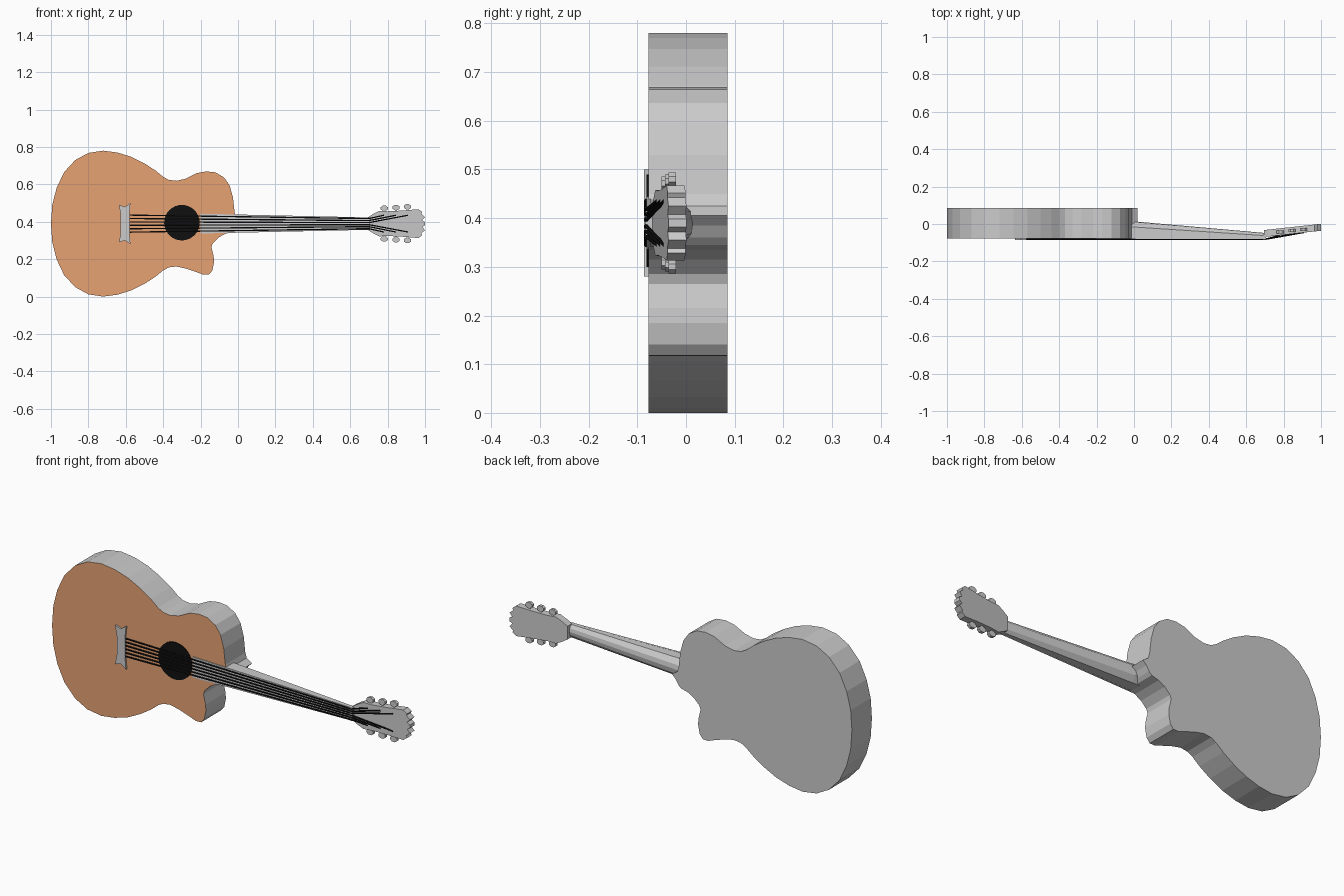
import bpy, bmesh, math
from mathutils import Vector

if "Cube" in bpy.data.objects:
    bpy.data.objects.remove(bpy.data.objects["Cube"])

ZC = 0.39  # height of the string axis


def material(name, rgb):
    m = bpy.data.materials.new(name)
    m.diffuse_color = (*rgb, 1)
    m.use_nodes = True
    m.node_tree.nodes["Principled BSDF"].inputs["Base Color"].default_value = m.diffuse_color
    return m


WOOD = material("orange_top", (0.8, 0.36, 0.17))
BLACK = material("black", (0.005, 0.005, 0.005))


def finish(name, bm, mats=()):
    bmesh.ops.recalc_face_normals(bm, faces=bm.faces[:])
    me = bpy.data.meshes.new(name)
    bm.to_mesh(me)
    bm.free()
    for m in mats:
        me.materials.append(m)
    ob = bpy.data.objects.new(name, me)
    bpy.context.collection.objects.link(ob)
    return ob


def loft(name, rings, mats=(), front_mat=0):
    """Join equal-length rings of points and cap both ends."""
    bm = bmesh.new()
    rows = [[bm.verts.new(p) for p in r] for r in rings]
    n = len(rows[0])
    for a, b in zip(rows, rows[1:]):
        for i in range(n):
            j = (i + 1) % n
            bm.faces.new((a[i], a[j], b[j], b[i]))
    bm.faces.new(rows[0]).material_index = front_mat
    bm.faces.new(rows[-1])
    return finish(name, bm, mats)


def plate(name, outline, y0, y1, tilt=0.0, x0=0.0, mats=(), front_mat=0):
    """Extrude an (x, z) outline through y, optionally tilted along x."""
    return loft(name, [[(x, y + (x - x0) * tilt, z) for x, z in outline]
                       for y in (y0, y1)], mats, front_mat)


def tube(bm, points, r, sides=6):
    """Thin tube in x direction through a few points."""
    rows = []
    for p in points:
        rows.append([bm.verts.new(Vector(p) + Vector((0, r * math.cos(a), r * math.sin(a))))
                     for a in (k * math.tau / sides for k in range(sides))])
    for a, b in zip(rows, rows[1:]):
        for i in range(sides):
            j = (i + 1) % sides
            bm.faces.new((a[i], a[j], b[j], b[i]))
    bm.faces.new(rows[0])
    bm.faces.new(rows[-1])


# Body: mirrored lower bouts, then upper shoulder, heel tip and cutaway
bout = [(-.993, .10), (-.97, .19), (-.93, .275), (-.87, .34), (-.80, .378),
        (-.72, .39), (-.645, .38), (-.57, .357), (-.50, .322), (-.44, .283),
        (-.40, .25), (-.37, .234), (-.33, .229), (-.28, .24)]
shoulder = [(-.22, .66), (-.17, .669), (-.12, .664), (-.075, .637), (-.045, .595),
            (-.027, .53), (-.018, .45), (-.01, .425), (.02, .405), (0, .385),
            (-.015, .36), (-.03, .345), (-.07, .335), (-.105, .315), (-.135, .285),
            (-.142, .265), (-.13, .215), (-.128, .185), (-.137, .14),
            (-.155, .118), (-.185, .117), (-.22, .13)]
outline = ([(-1, ZC)] + [(x, ZC + h) for x, h in bout] + shoulder
           + [(x, ZC - h) for x, h in reversed(bout)])
grey = material("grey", (0.8, 0.8, 0.8))
plate("body", outline, -.077, .085, mats=(grey, WOOD), front_mat=1)

# Sound hole
hole = [(-.30 + .095 * math.cos(k * math.tau / 32), .395 + .095 * math.sin(k * math.tau / 32))
        for k in range(32)]
plate("sound_hole", hole, -.0815, -.076, mats=(BLACK,))

# Bridge
half = [(-.61, .085), (-.635, .105), (-.625, .06)]
bridge = [(-.58, ZC + .06), (-.575, ZC + .11), (-.605, ZC + .09), (-.637, ZC + .10),
          (-.627, ZC + .05), (-.627, ZC - .05), (-.637, ZC - .10), (-.605, ZC - .09),
          (-.575, ZC - .11), (-.58, ZC - .06)]
plate("bridge", bridge, -.086, -.076)

# Fretboard and tapered ridge-backed neck
plate("fretboard", [(-.2, ZC + .053), (.7, ZC + .033), (.7, ZC - .033), (-.2, ZC - .053)],
      -.081, -.072)


def neck_ring(x, w, side, back):
    return [(x, -.076, ZC + w), (x, side, ZC + w), (x, back, ZC + w * .5), (x, back + .004, ZC),
            (x, back, ZC - w * .5), (x, side, ZC - w), (x, -.076, ZC - w)]


loft("neck", [neck_ring(-.06, .049, -.012, .012), neck_ring(0, .048, -.016, .010),
              neck_ring(.7, .033, -.062, -.052)])

# Headstock with a scalloped end
side = [(.695, .034), (.72, .05), (.755, .068), (.80, .066), (.88, .07), (.965, .077),
        (.985, .062), (.98, .052), (1.0, .035), (.985, .018), (1.0, .008)]
head = [(x, ZC + h) for x, h in side] + [(x, ZC - h) for x, h in reversed(side)]
plate("headstock", head, -.069, -.032, tilt=.11, x0=.7)

# Tuners: a stem and a flat eight-sided knob, three on each edge
for i, x in enumerate((.782, .845, .906)):
    y = -.051 + (x - .7) * .11
    for s, label in ((1, "upper"), (-1, "lower")):
        zk = .082 + .004 * i
        knob = [(x + .021 * math.cos(a), ZC + s * zk + .015 * math.sin(a))
                for a in ((k + .5) * math.tau / 8 for k in range(8))]
        plate(f"tuner_knob_{label}_{i + 1}", knob, y - .008, y + .008)
        stem = [(x - .006, ZC + s * .055), (x + .006, ZC + s * .055),
                (x + .006, ZC + s * zk), (x - .006, ZC + s * zk)]
        plate(f"tuner_stem_{label}_{i + 1}", stem, y - .005, y + .005)

# Nut
plate("nut", [(.69, ZC + .033), (.705, ZC + .033), (.705, ZC - .033), (.69, ZC - .033)],
      -.083, -.06)

# Six strings, fanning out over the headstock
bm = bmesh.new()
for k in range(6):
    t = (k - 2.5) / 2.5
    xe = (.78, .845, .91)[int(2.5 - abs(k - 2.5)) if k < 3 else 5 - k]
    xe = .78 + .91 - xe if abs(t) < .1 else xe
    s = 1 if t > 0 else -1
    tube(bm, [(-.605, -.086 + .004, ZC + .046 * t), (.70, -.082, ZC + .027 * t),
              (xe, -.068 + (xe - .7) * .11, ZC + s * .045)], .0038)
finish("strings", bm, (BLACK,))
